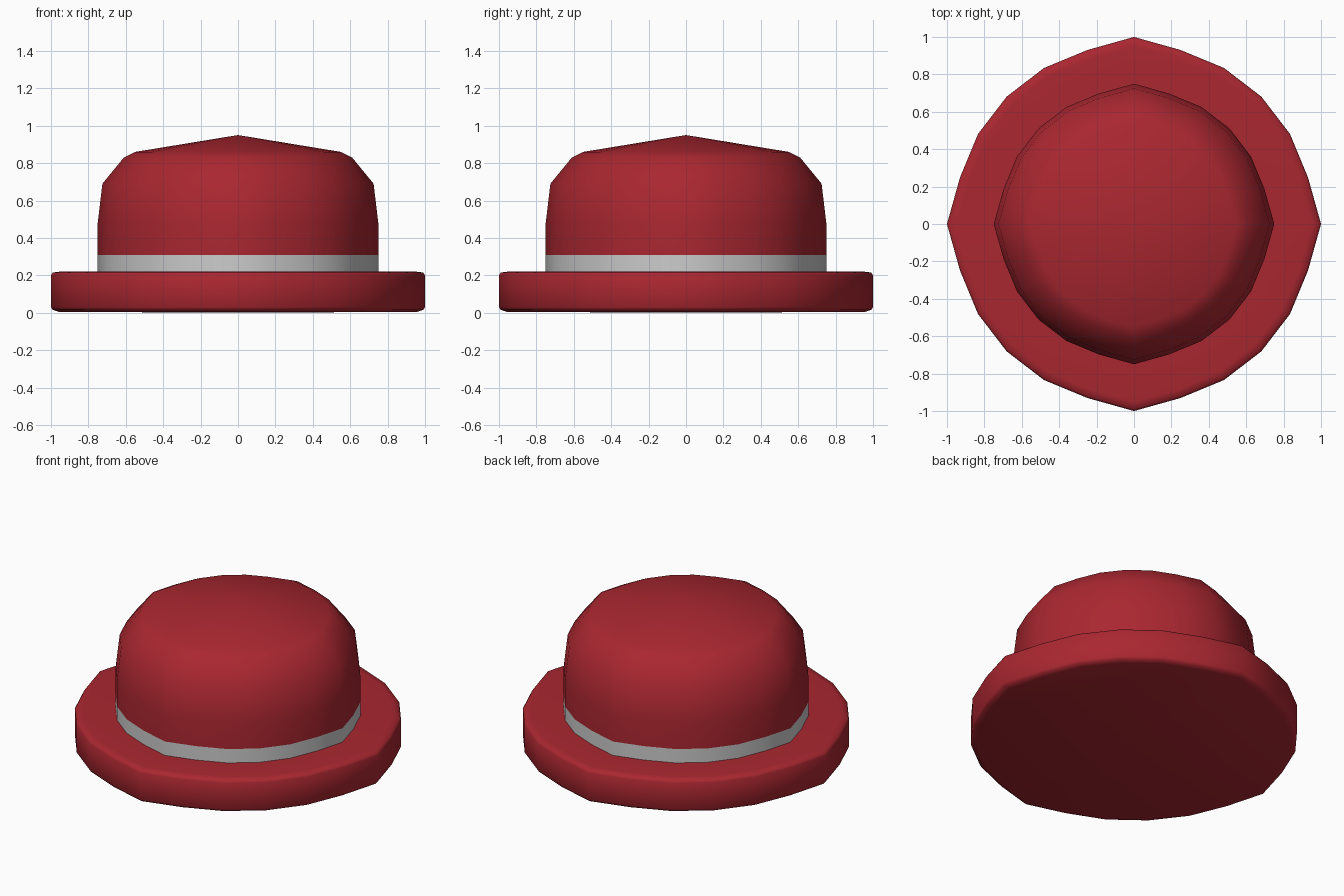
import bpy, bmesh, math

if "Cube" in bpy.data.objects:
    bpy.data.objects.remove(bpy.data.objects["Cube"])

SIDES = 24


def radius_factor(i):
    # The outline has slightly pulled-out points on the four axes
    return 1.0 if i % (SIDES // 4) == 0 else 0.963


def lathe(name, profile, mat=None):
    """Spin a (radius, z) profile; radius 0 makes a pole."""
    bm = bmesh.new()
    rings = []
    for r, z in profile:
        if r == 0:
            rings.append([bm.verts.new((0, 0, z))] * SIDES)
        else:
            ring = []
            for i in range(SIDES):
                a = 2 * math.pi * i / SIDES
                k = r * radius_factor(i)
                ring.append(bm.verts.new((k * math.cos(a), k * math.sin(a), z)))
            rings.append(ring)
    for low, high in zip(rings, rings[1:]):
        for i in range(SIDES):
            j = (i + 1) % SIDES
            quad = [low[i], low[j], high[j], high[i]]
            bm.faces.new(list(dict.fromkeys(quad)))
    me = bpy.data.meshes.new(name)
    bm.to_mesh(me)
    bm.free()
    ob = bpy.data.objects.new(name, me)
    bpy.context.collection.objects.link(ob)
    if mat:
        me.materials.append(mat)
    bpy.ops.object.select_all(action='DESELECT')
    ob.select_set(True)
    bpy.context.view_layer.objects.active = ob
    bpy.ops.object.shade_smooth_by_angle(angle=math.radians(60))
    return ob


red = bpy.data.materials.new("red_felt")
red.diffuse_color = (0.40, 0.02, 0.03, 1)
red.use_nodes = True
red.node_tree.nodes["Principled BSDF"].inputs["Base Color"].default_value = red.diffuse_color

# Thick brim with softened edges and closed underside
lathe("brim", [(0, 0.0), (0.96, 0.005), (0.99, 0.015), (1.0, 0.03), (1.0, 0.20),
               (0.99, 0.215), (0.95, 0.22), (0.74, 0.22)], red)

# Grey ribbon around the foot of the crown
lathe("hat_band", [(0.75, 0.22), (0.75, 0.31)])

# Domed crown with a shallow pointed top
lathe("crown", [(0.75, 0.31), (0.75, 0.48), (0.725, 0.69), (0.61, 0.83),
                (0.55, 0.86), (0, 0.95)], red)
